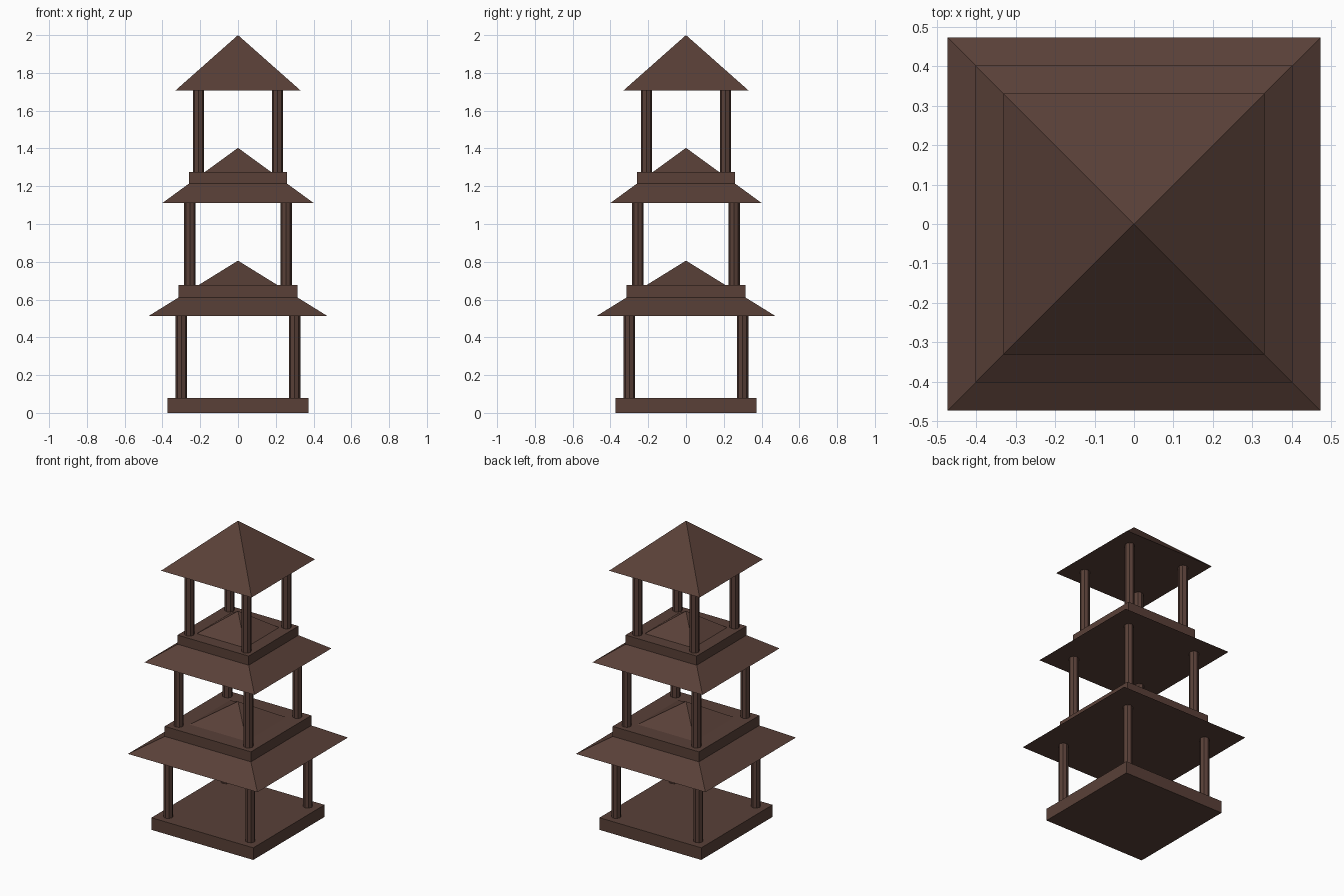
import bpy
import math

if "Cube" in bpy.data.objects:
    bpy.data.objects.remove(bpy.data.objects["Cube"])

wood = bpy.data.materials.new("dark brown wood")
wood.diffuse_color = (0.10, 0.051, 0.039, 1.0)
wood.use_nodes = True
wood.node_tree.nodes["Principled BSDF"].inputs["Base Color"].default_value = wood.diffuse_color


def finish(name):
    obj = bpy.context.object
    obj.name = name
    obj.data.materials.append(wood)


def prism(name, sides, half, z0, z1, x=0.0, y=0.0, top=None):
    """Upright prism or pyramid; square ones take their half width."""
    r = half * math.sqrt(2) if sides == 4 else half
    bpy.ops.mesh.primitive_cone_add(
        vertices=sides, radius1=r, radius2=r if top is None else top,
        depth=z1 - z0, location=(x, y, (z0 + z1) / 2),
        rotation=(0, 0, math.pi / 4 if sides == 4 else 0))
    finish(name)


STEP = 0.597          # height of one storey
# platform half width, column offset, roof half width
TIERS = [(0.372, 0.30, 0.473), (0.315, 0.255, 0.402), (0.26, 0.209, 0.331)]

for i, (platform, column, roof) in enumerate(TIERS):
    z = i * STEP
    n = i + 1
    # square floor slab
    prism(f"platform_{n}", 4, platform, z, z + 0.08)
    # four corner columns
    for sx in (-1, 1):
        for sy in (-1, 1):
            side = ("front" if sy < 0 else "back") + ("_left" if sx < 0 else "_right")
            prism(f"column_{n}_{side}", 8, 0.03, z + 0.08, z + 0.514,
                  sx * column, sy * column)
    # pyramid roof, its peak poking through the slab above
    prism(f"roof_{n}", 4, roof, z + 0.513, z + 0.806, top=0.0)
